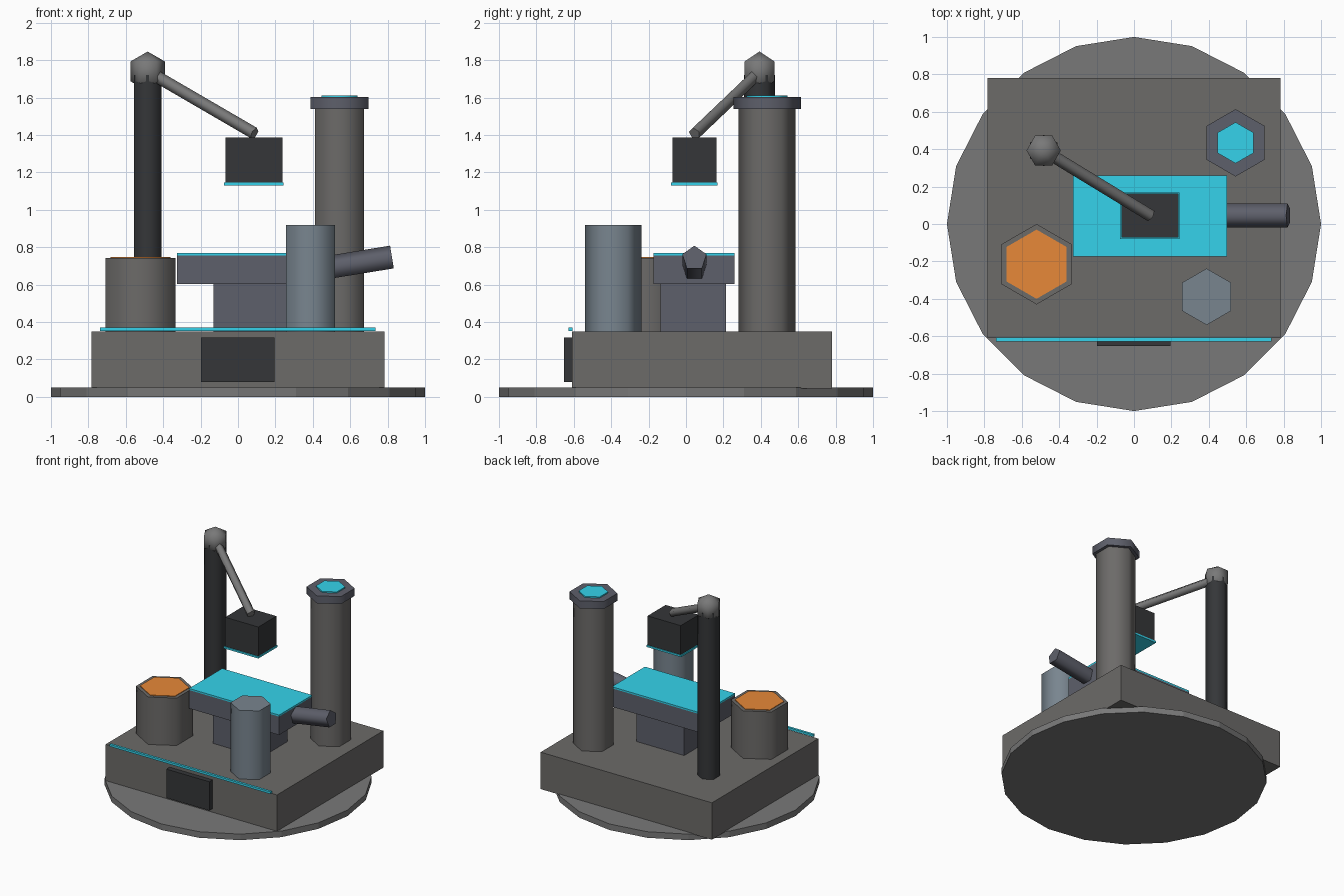
import bpy
from math import radians
from mathutils import Vector

if "Cube" in bpy.data.objects:
    bpy.data.objects.remove(bpy.data.objects["Cube"])


def material(name, rgb):
    m = bpy.data.materials.new(name)
    m.diffuse_color = (*rgb, 1)
    m.use_nodes = True
    m.node_tree.nodes["Principled BSDF"].inputs["Base Color"].default_value = m.diffuse_color
    return m


STONE = material("warm_grey", (0.15, 0.145, 0.14))
DARK = material("charcoal", (0.035, 0.037, 0.04))
SLATE = material("slate", (0.11, 0.115, 0.145))
STEEL = material("steel_blue", (0.19, 0.235, 0.275))
METAL = material("metal_grey", (0.19, 0.19, 0.19))
CYAN = material("cyan_glow", (0.035, 0.65, 0.83))
ORANGE = material("orange_glow", (0.8, 0.25, 0.04))


def finish(name, mat, smooth=True):
    o = bpy.context.object
    o.name = name
    o.data.materials.append(mat)
    if smooth:
        bpy.ops.object.shade_smooth_by_angle(angle=radians(75))
    return o


def box(name, x, y, z, mat):
    lo, hi = Vector((x[0], y[0], z[0])), Vector((x[1], y[1], z[1]))
    bpy.ops.mesh.primitive_cube_add(size=1, location=(lo + hi) / 2)
    bpy.context.object.scale = hi - lo
    return finish(name, mat, False)


def prism(name, xy, r, z, mat, sides=6, smooth=True):
    bpy.ops.mesh.primitive_cylinder_add(vertices=sides, radius=r, depth=z[1] - z[0],
                                        location=(*xy, (z[0] + z[1]) / 2))
    return finish(name, mat, smooth)


def rod(name, a, b, r, mat, sides=5):
    a, b = Vector(a), Vector(b)
    bpy.ops.mesh.primitive_cylinder_add(vertices=sides, radius=r, depth=(b - a).length,
                                        location=(a + b) / 2,
                                        rotation=(b - a).to_track_quat('Z', 'Y').to_euler())
    return finish(name, mat)


# Base: round foot, square plinth, front panel and light strip
prism("foot_disc", (0, 0), 1.0, (0, 0.05), METAL, 20, False)
box("plinth", (-0.783, 0.783), (-0.61, 0.78), (0.045, 0.35), STONE)
box("front_panel", (-0.197, 0.195), (-0.653, -0.6), (0.08, 0.318), DARK)
box("light_strip", (-0.737, 0.735), (-0.628, -0.608), (0.352, 0.37), CYAN)

# Table with glowing top and side handle
box("table_pedestal", (-0.132, 0.305), (-0.135, 0.213), (0.345, 0.605), SLATE)
box("table_slab", (-0.325, 0.498), (-0.175, 0.258), (0.603, 0.755), SLATE)
box("table_glow_top", (-0.325, 0.498), (-0.175, 0.258), (0.755, 0.768), CYAN)
rod("table_handle", (0.46, 0.045, 0.682), (0.824, 0.045, 0.741), 0.068, SLATE)

# Drum with orange top
prism("drum", (-0.521, -0.215), 0.215, (0.345, 0.742), STONE)
prism("drum_glow_top", (-0.521, -0.215), 0.185, (0.735, 0.747), ORANGE)

# Short steel canister
prism("canister", (0.388, -0.389), 0.151, (0.345, 0.918), STEEL)

# Tall column with cap and light
COL = (0.543, 0.434)
prism("column", COL, 0.152, (0.345, 1.55), STONE)
prism("column_cap", COL, 0.18, (1.54, 1.602), SLATE)
prism("column_light", COL, 0.11, (1.6, 1.612), CYAN)

# Post, ball joint and slanted arm
JOINT = (-0.483, 0.393, 1.74)
prism("arm_post", JOINT[:2], 0.084, (0.345, 1.72), DARK)
bpy.ops.mesh.primitive_uv_sphere_add(segments=6, ring_count=3, radius=0.106,
                                     location=JOINT, rotation=(0, 0, radians(30)))
finish("ball_joint", METAL)
rod("arm", JOINT, (0.088, 0.045, 1.408), 0.034, METAL)

# Hanging head with glowing underside
box("head", (-0.066, 0.237), (-0.073, 0.163), (1.14, 1.387), DARK)
box("head_glow", (-0.074, 0.243), (-0.081, 0.169), (1.131, 1.146), CYAN)
